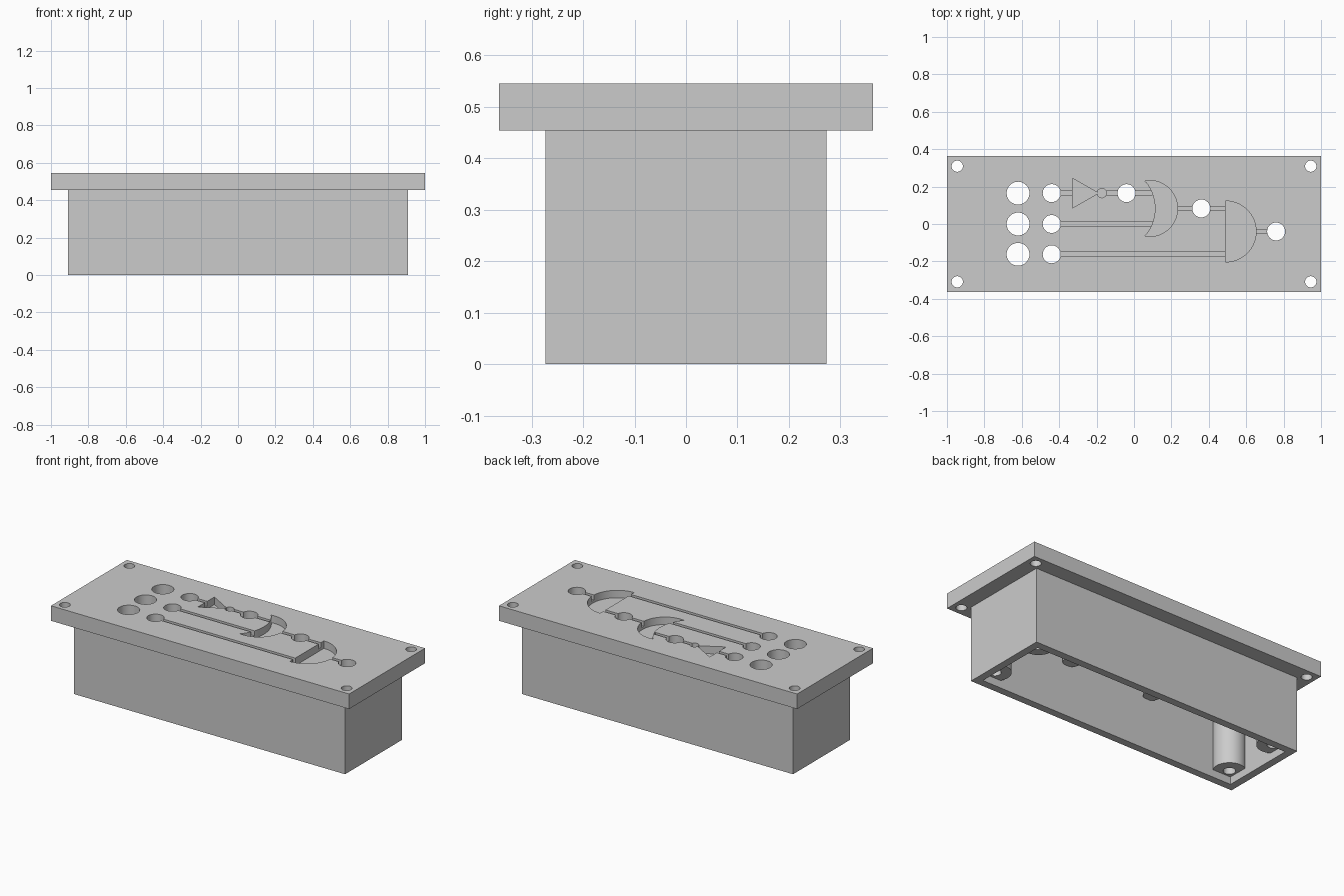
import bpy, bmesh, math
from math import cos, sin, pi

if "Cube" in bpy.data.objects:
    bpy.data.objects.remove(bpy.data.objects["Cube"], do_unlink=True)

U = 1 / 22            # design unit
TOP, SEAT = 12 * U, 10 * U

grey = bpy.data.materials.new("plain grey")
grey.use_nodes = True
grey.diffuse_color = (0.6, 0.6, 0.6, 1)
grey.node_tree.nodes["Principled BSDF"].inputs["Base Color"].default_value = (0.6, 0.6, 0.6, 1)


def prism(name, outline, z0, z1):
    """Extrude an anticlockwise outline from z0 to z1."""
    bm = bmesh.new()
    base = bm.faces.new([bm.verts.new((x, y, z0)) for x, y in outline])
    up = bmesh.ops.extrude_face_region(bm, geom=[base])["geom"]
    for v in up:
        if isinstance(v, bmesh.types.BMVert):
            v.co.z = z1
    bmesh.ops.recalc_face_normals(bm, faces=bm.faces)
    mesh = bpy.data.meshes.new(name)
    bm.to_mesh(mesh)
    bm.free()
    mesh.materials.append(grey)
    ob = bpy.data.objects.new(name, mesh)
    bpy.context.collection.objects.link(ob)
    return ob


def rect(x0, x1, y0, y1):
    return [(x0, y0), (x1, y0), (x1, y1), (x0, y1)]


def arc(cx, cy, r, a0, a1, n):
    return [(cx + r * cos(a0 + (a1 - a0) * i / n), cy + r * sin(a0 + (a1 - a0) * i / n))
            for i in range(n + 1)]


def circle(cx, cy, r, n=40):
    return arc(cx, cy, r, 0, 2 * pi, n)[:-1]


def activate(ob):
    bpy.ops.object.select_all(action='DESELECT')
    ob.select_set(True)
    bpy.context.view_layer.objects.active = ob


def cut(ob, outline, z0, z1):
    """Subtract a prism from an object."""
    cutter = prism("cutter", outline, z0, z1)
    cutter.hide_render = True
    activate(ob)
    mod = ob.modifiers.new("cut", 'BOOLEAN')
    mod.operation, mod.solver, mod.object = 'DIFFERENCE', 'EXACT', cutter
    bpy.ops.object.modifier_apply(modifier=mod.name)
    bpy.data.objects.remove(cutter, do_unlink=True)


def smooth(ob):
    activate(ob)
    bpy.ops.object.shade_smooth_by_angle(angle=math.radians(30))


# Top plate
plate = prism("top_plate", rect(-1, 1, -8 * U, 8 * U), SEAT, TOP)
rows = (0.165, 0.0, -0.162)
holes = [(sx * 0.945, sy * 0.309, 0.03) for sx in (-1, 1) for sy in (-1, 1)]
holes += [(-0.62, y, 0.061) for y in rows]
holes += [(-0.44, y, 0.048) for y in rows]
holes += [(-0.04, rows[0], 0.048), (0.36, 0.083, 0.048), (0.76, -0.04, 0.048)]

# Engraved gate shapes
lens_half = math.asin(0.148 / 0.228)
crescent = arc(0.083, 0.083, 0.15, -1.74, 1.74, 36)
crescent += arc(-0.113, 0.083, 0.228, lens_half, -lens_half, 20)[1:-1]
gates = [
    [(-0.33, 0.085), (-0.19, 0.165), (-0.33, 0.245)],
    circle(-0.172, rows[0], 0.025, 24),
    crescent,
    arc(0.49, -0.04, 0.163, -pi / 2, pi / 2, 36),
]
for g in gates:
    cut(plate, g, TOP - U, TOP + U)

# Engraved connecting lines
lines = [(-0.44, -0.325, rows[0]), (-0.15, 0.098, rows[0]), (-0.44, 0.11, rows[1]),
         (-0.44, 0.495, rows[2]), (0.225, 0.495, 0.083), (0.645, 0.76, -0.04)]
for x0, x1, y in lines:
    cut(plate, rect(x0, x1, y - 0.011, y + 0.011), TOP - 0.03, TOP + U)

# Through holes
for x, y, r in holes:
    cut(plate, circle(x, y, r), SEAT - U, TOP + U)
smooth(plate)

# Open-bottomed box under the plate
body = prism("box_walls", rect(-20 * U, 20 * U, -6 * U, 6 * U), 0, SEAT)
cut(body, rect(-19 * U, 19 * U, -5 * U, 5 * U), -U, SEAT + U)

# Corner screw posts and short board standoffs
for sx, side in ((-1, "right"), (1, "left")):
    for sy, end in ((-1, "front"), (1, "back")):
        x, y = sx * 18 * U, sy * 4 * U
        post = prism(f"screw_post_{end}_{side}", circle(x, y, 0.09), U, SEAT)
        cut(post, circle(x, y, 0.034, 24), 0, 0.35)
        smooth(post)
        x = sx * 0.28
        standoff = prism(f"standoff_{end}_{side}", circle(x, y, 0.05, 32), 0.31, SEAT)
        smooth(standoff)
